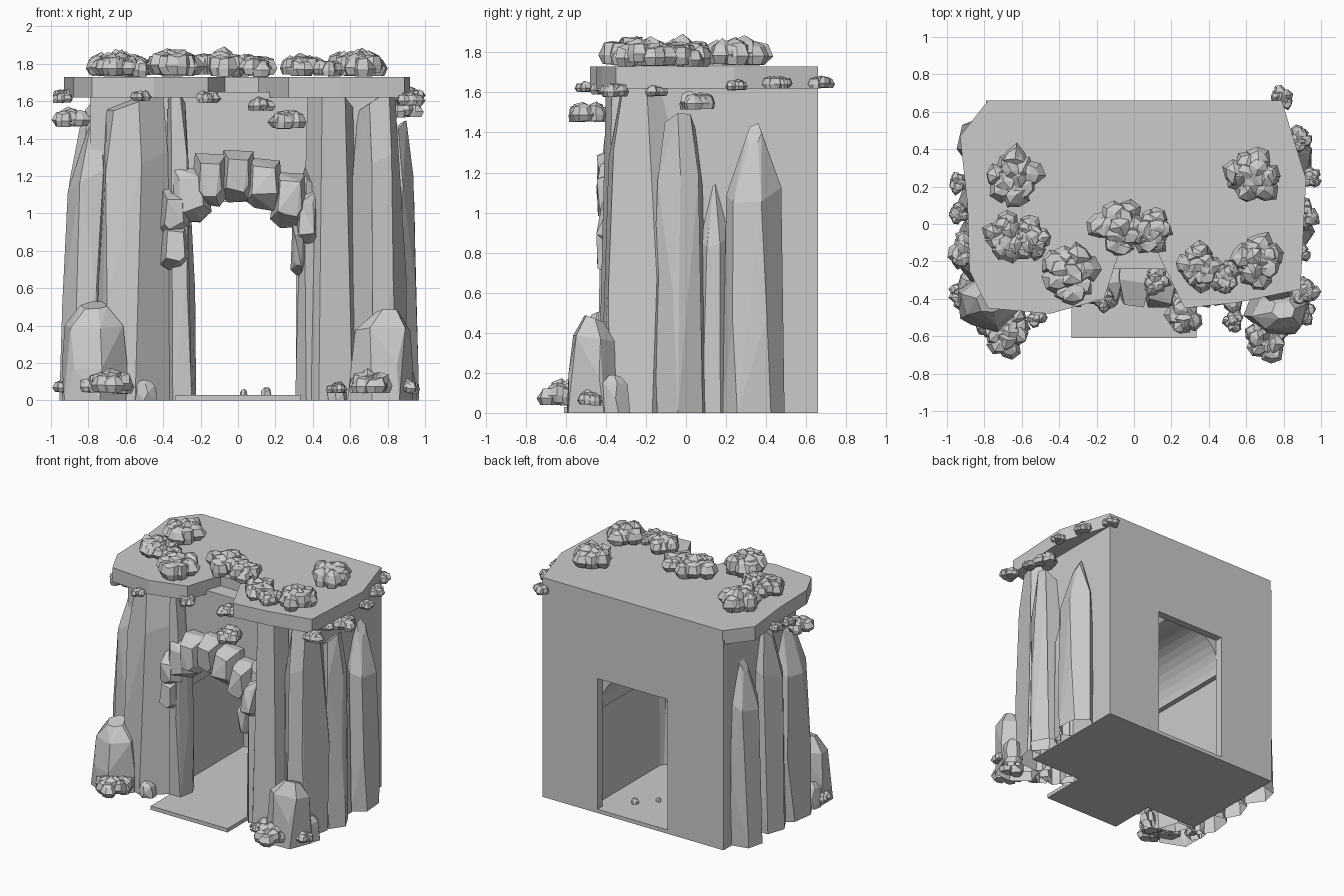
import bpy, bmesh, math, random
from mathutils import Vector

cube = bpy.data.objects.get("Cube")
if cube:
    bpy.data.objects.remove(cube, do_unlink=True)

random.seed(11)
stone = bpy.data.materials.new("stone_grey")
stone.use_nodes = True
GREY = (0.6, 0.6, 0.6, 1)
stone.diffuse_color = GREY
stone.node_tree.nodes["Principled BSDF"].inputs["Base Color"].default_value = GREY


def finish(name, bm):
    mesh = bpy.data.meshes.new(name)
    bm.to_mesh(mesh)
    bm.free()
    mesh.materials.append(stone)
    obj = bpy.data.objects.new(name, mesh)
    bpy.context.collection.objects.link(obj)


def extrude(name, outline, start, depth):
    """Extrude a closed outline of 3D points along a vector."""
    bm = bmesh.new()
    face = bm.faces.new([bm.verts.new(Vector(p) + Vector(start)) for p in outline])
    out = bmesh.ops.extrude_face_region(bm, geom=[face])
    bmesh.ops.translate(bm, vec=depth, verts=[v for v in out["geom"] if isinstance(v, bmesh.types.BMVert)])
    bmesh.ops.recalc_face_normals(bm, faces=bm.faces)
    finish(name, bm)


def hull(name, points):
    """Faceted convex stone around a cloud of points, open where it meets the ground."""
    bm = bmesh.new()
    for p in points:
        bm.verts.new(p)
    out = bmesh.ops.convex_hull(bm, input=bm.verts)
    inside = {g for g in out["geom_interior"] + out["geom_unused"] if isinstance(g, bmesh.types.BMVert)}
    bmesh.ops.delete(bm, geom=list(inside), context="VERTS")
    bmesh.ops.recalc_face_normals(bm, faces=bm.faces)
    bmesh.ops.dissolve_limit(bm, angle_limit=math.radians(7), verts=bm.verts, edges=bm.edges)
    ground = [f for f in bm.faces if max(v.co.z for v in f.verts) < 0.001]
    bmesh.ops.delete(bm, geom=ground, context="FACES")
    finish(name, bm)


def rock(name, x, y, rx, ry, height, top=0.4, lean=0, sides=6):
    """Standing rock: jittered rings that taper to a tilted top."""
    points = []
    turn = random.uniform(0, math.tau)
    tilt = random.uniform(0, math.tau)
    for level, size in ((0, 1), (0.4, 0.98), (0.8, 0.87), (1, top)):
        for i in range(sides):
            a = turn + math.tau * (i + random.uniform(-0.2, 0.2)) / sides
            s = size * random.uniform(0.97, 1.1)
            drop = 0.04 * (1 + math.cos(a - tilt)) if level else 0
            points.append((x + rx * s * math.cos(a) + lean * level ** 3,
                           y + ry * s * math.sin(a), height * (level - drop)))
    hull(name, points)


def bush(name, x, y, z, radius, height, count):
    """Clump of small faceted lumps with pointed crowns, heaped into a low dome."""
    bm = bmesh.new()
    lump = radius * (0.45 if count > 8 else 0.5)
    for i in range(count):
        d = math.sqrt((i + 0.3) / count) * (radius - lump * 0.8)
        a = i * 2.4 + random.uniform(-0.4, 0.4)
        lift = (height - lump) * (1 - (d / radius) ** 2) * random.uniform(0.7, 1.1)
        made = bmesh.ops.create_uvsphere(bm, u_segments=7, v_segments=4, radius=lump)["verts"]
        spin = random.uniform(0, math.tau)
        for v in made:
            v.co *= random.uniform(0.78, 1.22)
            v.co.z = max(v.co.z, -lump * 0.6)
            c, s = math.cos(spin), math.sin(spin)
            v.co = Vector((v.co.x * c - v.co.y * s, v.co.x * s + v.co.y * c, v.co.z))
            v.co += Vector((x + d * math.cos(a), y + d * math.sin(a), z + lift))
    finish(name, bm)


# Gate walls: a vaulted tunnel, wider below the ledge
W, TOP, FRONT, BACK = 0.79, 1.65, -0.24, 0.66
arch = [(0.33 * math.cos(math.pi * i / 18), 0.79 + 0.33 * math.sin(math.pi * i / 18)) for i in range(19)]
profile = [(W, 0), (W, TOP), (-W, TOP), (-W, 0), (-0.37, 0), (-0.37, 0.79)] + arch[::-1] + [(0.37, 0.79), (0.37, 0)]
extrude("tunnel_walls", [(x, 0, z) for x, z in profile], (0, FRONT, 0), (0, 0.84, 0))
doorway = [(W, 0), (W, TOP), (-W, TOP), (-W, 0), (-0.3, 0), (-0.3, 1.06), (0.31, 1.06), (0.31, 0)]
extrude("back_wall", [(x, 0, z) for x, z in doorway], (0, 0.6, 0), (0, 0.06, 0))

# Floor with a front step
step = [(-W, BACK), (W, BACK), (W, FRONT), (0.335, FRONT), (0.335, -0.61), (-0.335, -0.61), (-0.335, FRONT), (-W, FRONT)]
extrude("floor", [(x, y, 0) for x, y in step], (0, 0, 0), (0, 0, 0.03))

# Notched roof slab
roof = [(-0.78, 0.66), (0.79, 0.66), (0.92, 0.24), (0.89, -0.35), (0.55, -0.42), (0.27, -0.45),
        (0.11, -0.12), (-0.07, -0.12), (-0.16, -0.40), (-0.45, -0.48), (-0.78, -0.45),
        (-0.88, -0.25), (-0.89, 0.1), (-0.93, 0.47)]
extrude("roof_slab", [(x, y, 0) for x, y in roof], (0, 0, 1.62), (0, 0, 0.11))

# Rock pillars along the front and sides: x, y, rx, ry, height, top size, lean
pillars = [
    (-0.57, -0.25, 0.21, 0.19, 1.68, 0.7, 0.02), (-0.3, -0.27, 0.075, 0.12, 1.66, 0.6, -0.03),
    (-0.83, -0.14, 0.12, 0.19, 1.55, 0.35, 0.06), (-0.82, 0.13, 0.11, 0.15, 1.62, 0.45, 0.03),
    (-0.82, 0.43, 0.12, 0.15, 1.45, 0.25, 0.02),
    (0.49, -0.26, 0.16, 0.18, 1.68, 0.75, 0), (0.37, -0.31, 0.06, 0.08, 1.25, 0.5, 0.01),
    (0.74, -0.22, 0.16, 0.2, 1.68, 0.6, 0), (0.84, -0.03, 0.12, 0.13, 1.5, 0.6, -0.01),
    (0.8, 0.14, 0.07, 0.08, 1.15, 0.1, 0), (0.84, 0.34, 0.12, 0.15, 1.45, 0.25, 0),
]
for p in pillars:
    rock("rock_pillar", *p)

# Boulders at the foot
for b in [(-0.77, -0.41, 0.18, 0.16, 0.53, 0.4), (0.76, -0.46, 0.17, 0.14, 0.49, 0.35, 0.04),
          (-0.49, -0.42, 0.06, 0.06, 0.11), (0.53, -0.42, 0.05, 0.06, 0.1),
          (0.88, -0.36, 0.07, 0.08, 0.19), (-0.88, -0.33, 0.06, 0.08, 0.2)]:
    rock("boulder", *b)

# Arch stones: x, z, width, height
for x, z, w, h in [(-0.335, 0.82, 0.15, 0.25), (-0.34, 1.0, 0.16, 0.25), (-0.26, 1.1, 0.23, 0.29),
                   (-0.15, 1.18, 0.19, 0.27), (0.0, 1.2, 0.19, 0.27), (0.14, 1.16, 0.21, 0.27),
                   (0.28, 1.08, 0.2, 0.29), (0.365, 0.96, 0.12, 0.32), (0.325, 0.8, 0.08, 0.26)]:
    cloud = []
    for y, size in ((-0.18, 0.95), (-0.32, 1.03), (-0.42, 0.65)):
        for sx, sz in ((-1, -0.7), (-0.8, 1), (0.85, 0.95), (1, -0.6), (0.5, -1), (-0.5, -1)):
            j = size * random.uniform(0.9, 1.08) / 2
            cloud.append((x + sx * w * j, y + random.uniform(-0.03, 0.03), z + sz * h * j))
    hull("arch_stone", cloud)

# Bushes on the roof
for x, y, r in [(-0.64, 0.25, 0.16), (-0.68, -0.07, 0.13), (-0.56, -0.08, 0.12), (-0.35, -0.27, 0.17),
                (-0.09, -0.02, 0.16), (0.08, -0.04, 0.13), (0.35, -0.23, 0.13), (0.48, -0.28, 0.1),
                (0.66, -0.2, 0.15), (0.63, 0.25, 0.16)]:
    bush("roof_bush", x, y, 1.74, r, 0.85 * r, 12)

# Tufts hanging around the roof edge and growing at the foot
for x, y, z, r in [(-0.89, -0.14, 1.48, 0.11), (-0.94, 0.06, 1.6, 0.06), (-0.94, 0.22, 1.62, 0.06),
                   (-0.52, -0.49, 1.61, 0.06), (-0.16, -0.4, 1.6, 0.07), (0.12, -0.3, 1.56, 0.08),
                   (0.27, -0.48, 1.47, 0.11), (0.92, -0.36, 1.59, 0.08), (0.89, -0.15, 1.59, 0.06),
                   (0.9, 0.05, 1.53, 0.1), (0.95, 0.25, 1.62, 0.06), (0.89, 0.46, 1.63, 0.07),
                   (0.79, 0.67, 1.63, 0.07)]:
    bush("edge_tuft", x, y, z, r, 0.75 * r, 8)
for x, y, r in [(-0.68, -0.58, 0.14), (0.71, -0.61, 0.13), (-0.92, -0.38, 0.08), (0.53, -0.52, 0.06),
                (-0.78, -0.52, 0.09), (0.9, -0.47, 0.08)]:
    bush("ground_bush", x, y, 0.04, r, 0.9 * r, 12)

# Pebbles on the floor
for x, y, r in [(0.03, 0.3, 0.02), (0.15, 0.42, 0.03)]:
    rock("pebble", x, y, r, r, 0.04 + r, 0.5)
